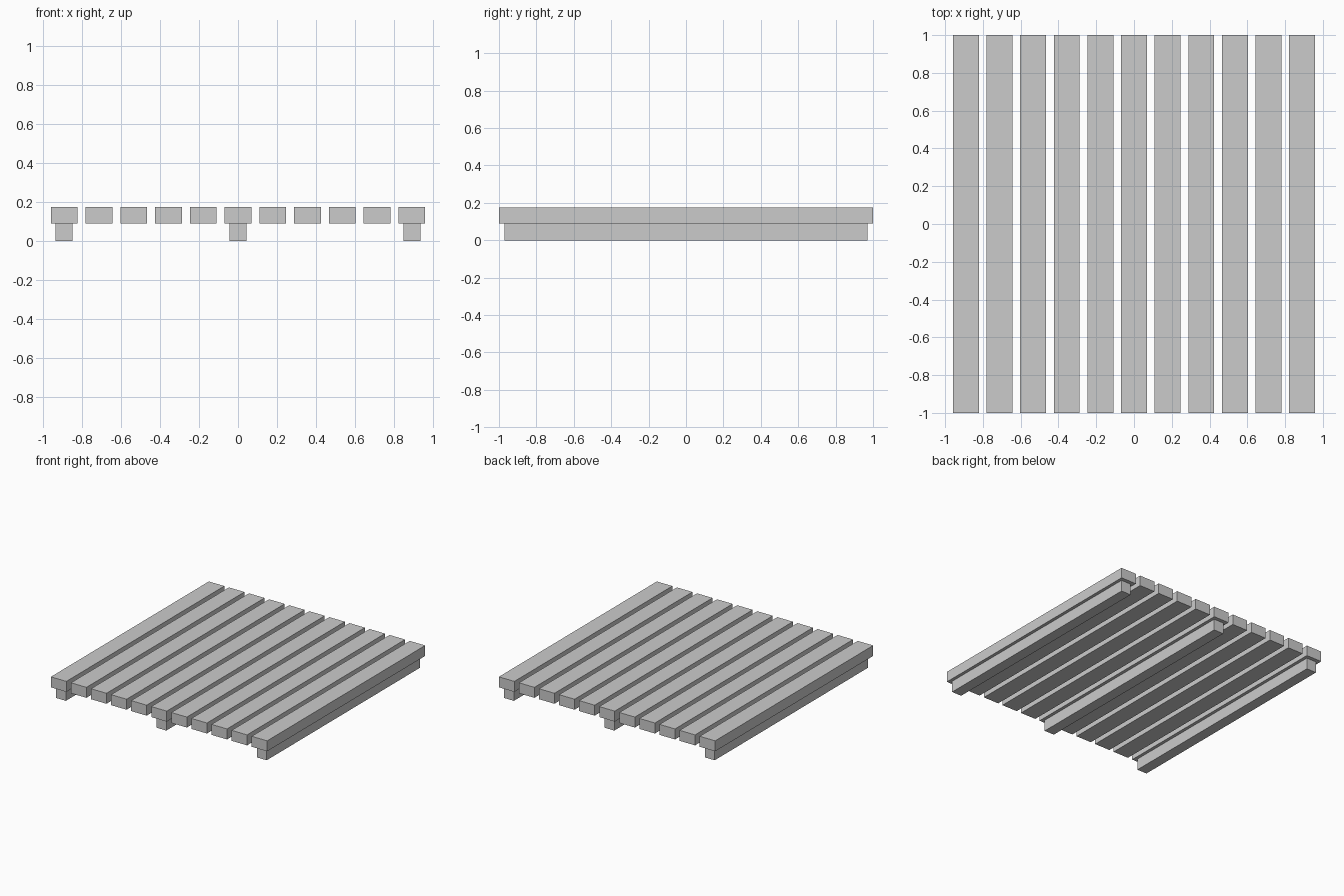
import bpy

if "Cube" in bpy.data.objects:
    bpy.data.objects.remove(bpy.data.objects["Cube"])


def box(name, center, size):
    bpy.ops.mesh.primitive_cube_add(size=1, location=center)
    obj = bpy.context.object
    obj.name = name
    obj.scale = size
    bpy.ops.object.transform_apply(location=False, rotation=False, scale=True)
    return obj


BEAM_H, SLAT_H = 0.09, 0.084
SLATS, PITCH = 11, 0.178

# Support beams under the two outer slats and the middle slat
for i in (-1, 0, 1):
    box(f"support_beam_{i + 2}", (i * 5 * PITCH, 0, BEAM_H / 2), (0.087, 1.94, BEAM_H))

# Evenly spaced deck slats
for i in range(SLATS):
    x = (i - (SLATS - 1) / 2) * PITCH
    box(f"deck_slat_{i + 1}", (x, 0, BEAM_H + SLAT_H / 2), (0.137, 2.0, SLAT_H))
